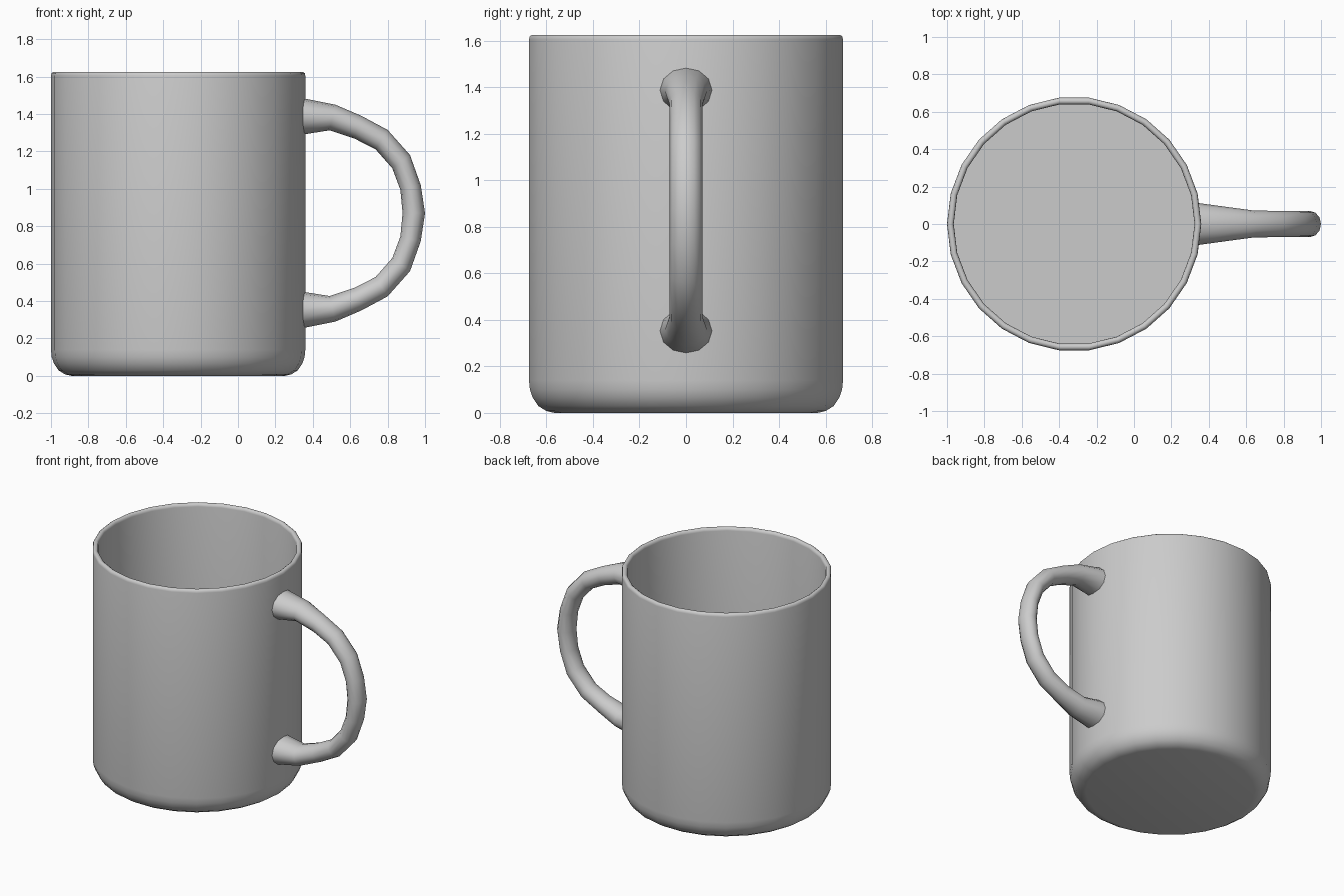
import bpy, bmesh, math
from mathutils import Vector

if "Cube" in bpy.data.objects:
    bpy.data.objects.remove(bpy.data.objects["Cube"])

CX = -0.32


def make_object(name, bm, angle):
    bmesh.ops.recalc_face_normals(bm, faces=bm.faces)
    mesh = bpy.data.meshes.new(name)
    bm.to_mesh(mesh)
    bm.free()
    ob = bpy.data.objects.new(name, mesh)
    bpy.context.collection.objects.link(ob)
    bpy.ops.object.select_all(action='DESELECT')
    ob.select_set(True)
    bpy.context.view_layer.objects.active = ob
    bpy.ops.object.shade_smooth_by_angle(angle=math.radians(angle))
    return ob


def skin(bm, rings):
    # bridge consecutive rings of vertices and cap both ends
    n = len(rings[0])
    for a, b in zip(rings, rings[1:]):
        for i in range(n):
            j = (i + 1) % n
            bm.faces.new((a[i], a[j], b[j], b[i]))
    bm.faces.new(rings[0])
    bm.faces.new(rings[-1])


# Cup: lathed profile from underside, up the wall, over the rim, to the inner floor
profile = [(0.57, 0), (0.605, 0.008), (0.64, 0.03), (0.664, 0.066), (0.676, 0.1),
           (0.68, 0.14), (0.68, 1.605), (0.677, 1.618), (0.668, 1.625),
           (0.656, 1.625), (0.647, 1.618), (0.644, 1.605), (0.644, 0.04)]
SIDES = 26
bm = bmesh.new()
rings = []
for r, z in profile:
    rings.append([bm.verts.new((CX + r * math.cos(2 * math.pi * i / SIDES),
                                r * math.sin(2 * math.pi * i / SIDES), z))
                  for i in range(SIDES)])
skin(bm, rings)
make_object("cup", bm, 40)

# Handle: elliptical sections between outer and inner edge, mirrored about mid height
MID = 0.87
# outer x, outer z, inner x, inner z, half width
upper = [(0.345, 1.485, 0.345, 1.29, 0.112), (0.52, 1.45, 0.49, 1.313, 0.09),
         (0.66, 1.39, 0.62, 1.27, 0.072), (0.80, 1.315, 0.735, 1.212, 0.07),
         (0.92, 1.18, 0.825, 1.11, 0.07), (0.977, 1.02, 0.868, 0.995, 0.07)]
middle = [(1.0, MID, 0.88, MID, 0.07)]
lower = [(a, 2 * MID - b, c, 2 * MID - d, w) for a, b, c, d, w in reversed(upper)]
bm = bmesh.new()
rings = []
for ox, oz, ix, iz, w in upper + middle + lower:
    outer, inner = Vector((ox, 0, oz)), Vector((ix, 0, iz))
    centre, half = (outer + inner) / 2, (outer - inner) / 2
    rings.append([bm.verts.new(centre + half * math.cos(t) + Vector((0, w * math.sin(t), 0)))
                  for t in (2 * math.pi * i / 12 for i in range(12))])
skin(bm, rings)
make_object("handle", bm, 50)
